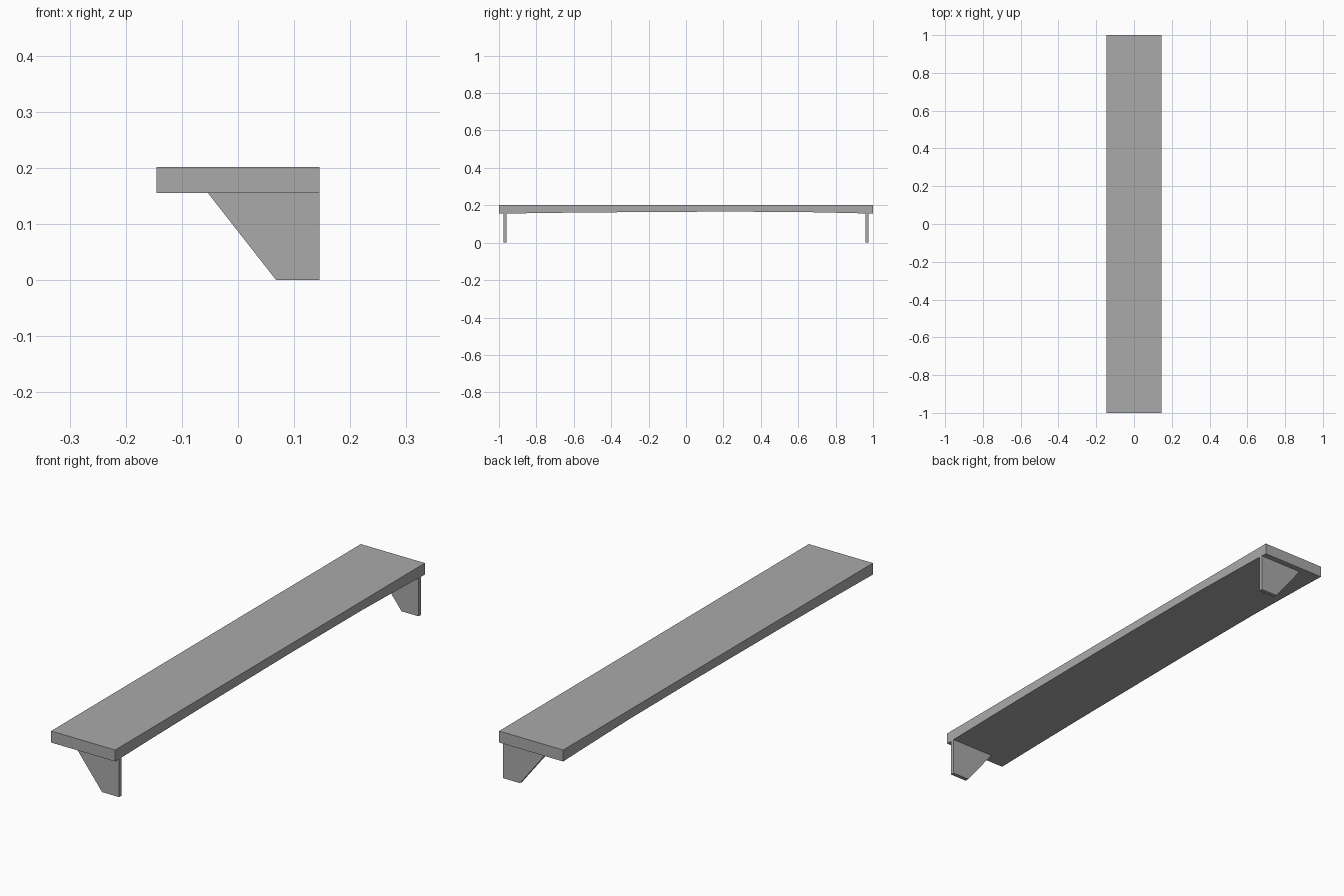
import bpy, bmesh

cube = bpy.data.objects.get("Cube")
if cube:
    bpy.data.objects.remove(cube, do_unlink=True)

grey = bpy.data.materials.new("plain grey")
grey.use_nodes = True
colour = (0.4, 0.4, 0.4, 1)
grey.diffuse_color = colour
grey.node_tree.nodes["Principled BSDF"].inputs["Base Color"].default_value = colour


def extruded(name, outline, offset):
    """Solid made by sweeping a closed outline along an offset."""
    bm = bmesh.new()
    face = bm.faces.new([bm.verts.new(p) for p in outline])
    swept = bmesh.ops.extrude_face_region(bm, geom=[face])["geom"]
    verts = [v for v in swept if isinstance(v, bmesh.types.BMVert)]
    bmesh.ops.translate(bm, vec=offset, verts=verts)
    bmesh.ops.recalc_face_normals(bm, faces=bm.faces)
    mesh = bpy.data.meshes.new(name)
    bm.to_mesh(mesh)
    bm.free()
    mesh.materials.append(grey)
    obj = bpy.data.objects.new(name, mesh)
    bpy.context.collection.objects.link(obj)
    return obj


HALF_DEPTH = 0.145

# Shelf board: flat top, very slightly hollowed underside
side = [(-1, 0.202), (-1, 0.155), (-0.76, 0.159), (-0.5, 0.162), (0.14, 0.166),
        (0.58, 0.165), (0.9, 0.158), (1, 0.155), (1, 0.202)]
extruded("shelf_board", [(-HALF_DEPTH, y, z) for y, z in side], (2 * HALF_DEPTH, 0, 0))

# Tapered brackets near both ends, flush with the wall side
bracket = [(-0.055, 0.157), (0.068, 0), (HALF_DEPTH, 0), (HALF_DEPTH, 0.157)]
for name, y in (("front_bracket", -0.975), ("back_bracket", 0.959)):
    extruded(name, [(x, y, z) for x, z in bracket], (0, 0.016, 0))
